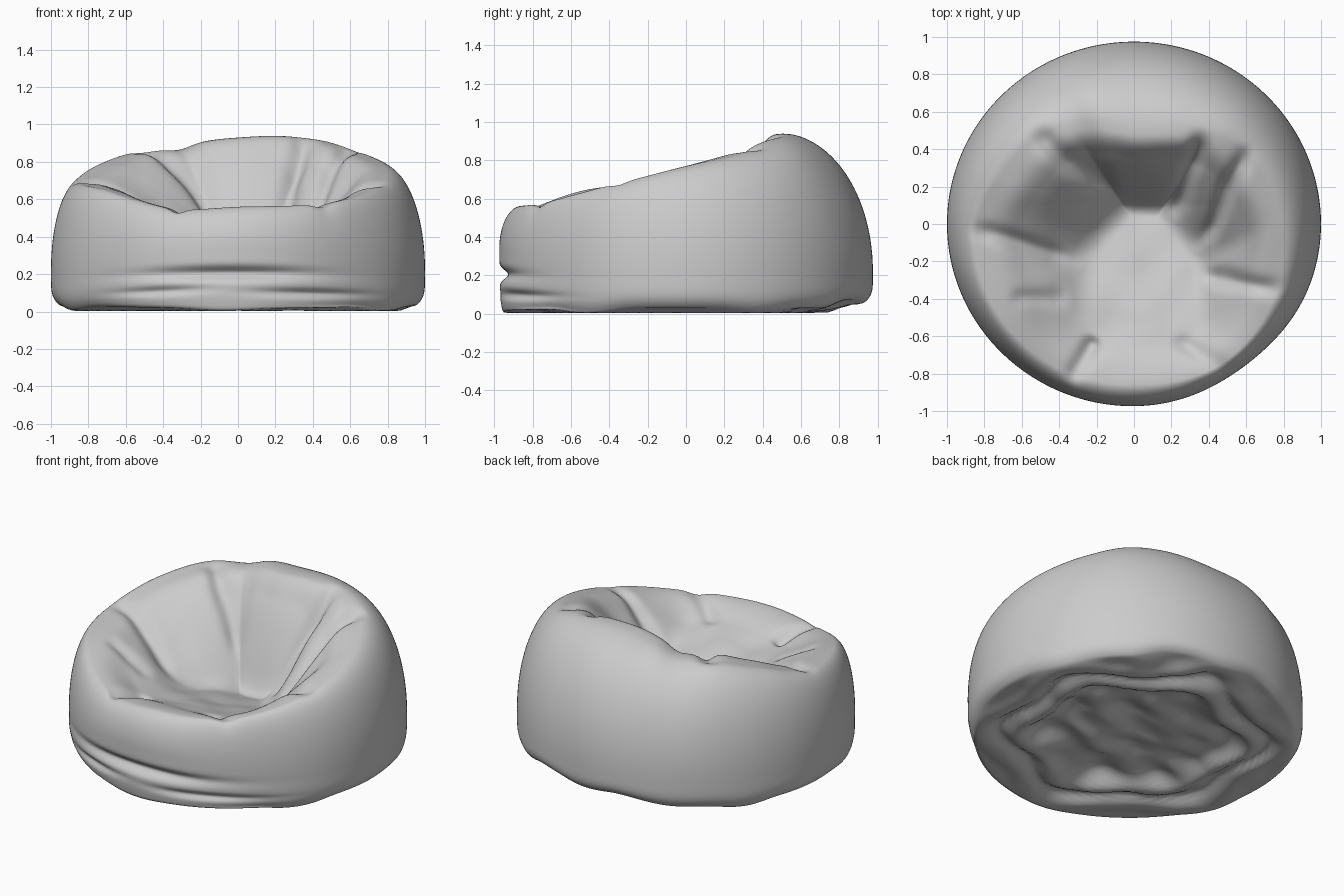
import bpy, bmesh, math
from mathutils import Vector, noise

if "Cube" in bpy.data.objects:
    bpy.data.objects.remove(bpy.data.objects["Cube"])

N = 320  # segments round the bag
# rim crest: angle in degrees, radius, height
RIM = [(-57, .88, .58), (-25, .84, .68), (0, .78, .77), (32, .70, .865), (47, .64, .915),
       (65, .56, .938), (90, .51, .93), (108, .57, .91), (120, .62, .865), (137, .69, .86),
       (160, .76, .79), (181, .84, .70), (215, .87, .65), (247, .87, .55), (270, .86, .56)]
# seat creases: start x, y, end x, y, depth, width
CREASES = [(-.88, -.01, -.30, -.23, .05, .05), (-.54, .51, -.10, .16, .06, .06),
           (.38, .49, .21, .03, .07, .05), (.60, .41, .36, -.12, .07, .05),
           (.38, -.26, .80, -.36, .05, .045), (-.20, -.62, -.35, -.84, .05, .045),
           (.22, -.60, .53, -.80, .035, .045), (-.66, -.40, -.34, -.37, .025, .05)]


def gauss(v, w):
    return math.exp(-(v / w) ** 2)


def smin(a, b, k):
    h = max(k - abs(a - b), 0) / k
    return min(a, b) - h * h * k / 4


def smax(a, b, k):
    return -smin(-a, -b, k)


def step(a, b, v):
    u = min(max((v - a) / (b - a), 0), 1)
    return u * u * (3 - 2 * u)


def rim(deg):
    # periodic smooth interpolation of the crest
    n = len(RIM)
    d = (deg + 57) % 360 - 57
    i = max(k for k in range(n) if RIM[k][0] <= d + 1e-6)

    def key(k):
        a = RIM[k % n]
        return Vector((a[0] + 360 * (k // n), a[1], a[2]))
    p0, p1, p2, p3 = (key(k) for k in range(i - 1, i + 3))
    w = p2.x - p1.x
    u = (d - p1.x) / w
    m1 = (p2 - p0) / (p2.x - p0.x) * w
    m2 = (p3 - p1) / (p3.x - p1.x) * w
    p = (p1 * (2*u**3 - 3*u*u + 1) + m1 * (u**3 - 2*u*u + u)
         + p2 * (3*u*u - 2*u**3) + m2 * (u**3 - u*u))
    return p.y, p.z


def crease(x, y):
    # wandering valleys that fade out at both ends
    x, y = (x + .03 * noise.noise((x * 4, y * 4, 7)), y + .03 * noise.noise((x * 4, y * 4, 9)))
    total = 0
    for x0, y0, x1, y1, depth, width in CREASES:
        dx, dy = x1 - x0, y1 - y0
        u = ((x - x0) * dx + (y - y0) * dy) / (dx * dx + dy * dy)
        d = abs((x - x0) * dy - (y - y0) * dx) / math.hypot(dx, dy)
        fade = step(-.05, .2, u) * step(-.05, .25, 1 - u)
        total += depth * fade * gauss(d, width)
    return total


def seat(x, y, cap):
    # cushion, then rounded pillows rising from it: back, two left, two right
    base = .30 - .29 * (min(y, .1) - .05) + .02 * noise.noise((x * 5, y * 4, 2))
    base = smin(base, cap, .1)
    rise = max((y - .09 - .3 * (x - .08) ** 2) / .46,
               smax((-x - .27) / .58, (-.77 * (x + .3) + .64 * (y + .2)) / .58, .05),
               smax((x - .36) / .46, (.82 * (x - .2) + .57 * (y - .03)) / .52, .05))
    u = min(smax(rise, 0, .12), 1)
    h = base + (cap + .01 - base) * (1 - (1 - u) ** 1.9)
    return h + .012 * noise.noise((x * 4, y * 4, 5))


def underside(s, a):
    # folded hexagonal flaps gathered under the bag
    front = max(-math.sin(a), 0) ** 3
    x, y = .95 * s * math.cos(a), (.925 + .03 * front) * s * math.sin(a)
    m = s * (1 + .07 * math.cos(6 * a + .5)) + .06 * noise.noise((x * 2, y * 2, 1))
    z = .03 + .04 * (1 - step(.5, .66, m))
    z -= .03 * gauss(m - .88, .07) + .03 * gauss(m - .66, .05)
    z += .03 * gauss(m - .77, .03)
    z += .06 * noise.noise((x * 3, y * 6, 4)) * (1 - step(.45, .75, s))
    z += .02 * noise.noise((x * 5, y * 5, 8)) * (1 - step(.9, 1, s))
    z += .045 * step(.70, .85, y) * step(-.2, .2, x + .3)
    return Vector((x, y, max(z * (1 - .5 * front * step(.8, 1, s)), .003)))


def column(j):
    a = 2 * math.pi * j / N
    ca, sa = math.cos(a), math.sin(a)
    rr, rz = rim(math.degrees(a))
    pts = [underside(k / 36, a) for k in range(1, 37)]
    edge = pts[-1].z
    front = max(-sa, 0) ** 3
    low = .95 + .03 * front
    zm = .22 + .12 * max(-sa, 0) ** 4
    flat = 1 - .022 * gauss(math.degrees(a) - 308, 22)
    prof = []
    # lower wall, then quarter-ellipse up to the crest
    for k in range(1, 31):
        u = k / 30
        prof.append((low + (1 - low) * (1 - (1 - u) ** 5), edge + (zm - edge) * u))
    for k in range(1, 41):
        prof.append((None, math.pi / 2 * k / 40))
    for r, z in prof:
        if r is None:
            t = z
            x = (rr + (flat - rr) * math.cos(t)) * ca
            y = (rr + (.975 * flat - rr) * math.cos(t)) * sa
            z = zm + (rz - zm) * math.sin(t)
        else:
            x, y = r * flat * ca, .975 * r * flat * sa
        if sa < 0:
            # pinched folds low on the front
            dent = .05 * gauss(z - .205 + .03 * x * x, .03) * gauss(x + .05, .42)
            dent += .03 * gauss(z - .105 + .02 * x, .02) * gauss(x - .38, .27)
            dent += .025 * gauss(z - .125 - .04 * x, .02) * gauss(x + .42, .22)
            y += dent
        if z > .4:
            z -= .6 * crease(x, y) * step(.4, .7, z / rz)
        pts.append(Vector((x, y, z)))
    # inner seat surface from crest to centre
    cx, cy = .03, -.08
    for k in range(1, 70):
        t = 1 - k / 70
        x, y = cx + (rr * ca - cx) * t, cy + (rr * sa - cy) * t
        w = step(.72, 1, t)
        z = seat(x, y, rz) * (1 - w) + rz * w
        z -= crease(x, y) * (1 - .4 * w)
        pts.append(Vector((x, y, z)))
    return pts


# bean bag: one closed skin
bm = bmesh.new()
cols = [[bm.verts.new(p) for p in column(j)] for j in range(N)]
bottom = bm.verts.new(underside(0, 0))
top = bm.verts.new((.03, -.08, seat(.03, -.08, .8)))
for j in range(N):
    a, b = cols[j], cols[(j + 1) % N]
    for k in range(len(a) - 1):
        bm.faces.new((a[k], b[k], b[k + 1], a[k + 1]))
    bm.faces.new((bottom, b[0], a[0]))
    bm.faces.new((top, a[-1], b[-1]))
bmesh.ops.recalc_face_normals(bm, faces=bm.faces)
for f in bm.faces:
    f.smooth = True
mesh = bpy.data.meshes.new("bean_bag")
bm.to_mesh(mesh)
bm.free()
bag = bpy.data.objects.new("bean_bag", mesh)
bpy.context.collection.objects.link(bag)

# soften the cloth slightly
mod = bag.modifiers.new("soften", 'SMOOTH')
mod.factor = .5
mod.iterations = 3
